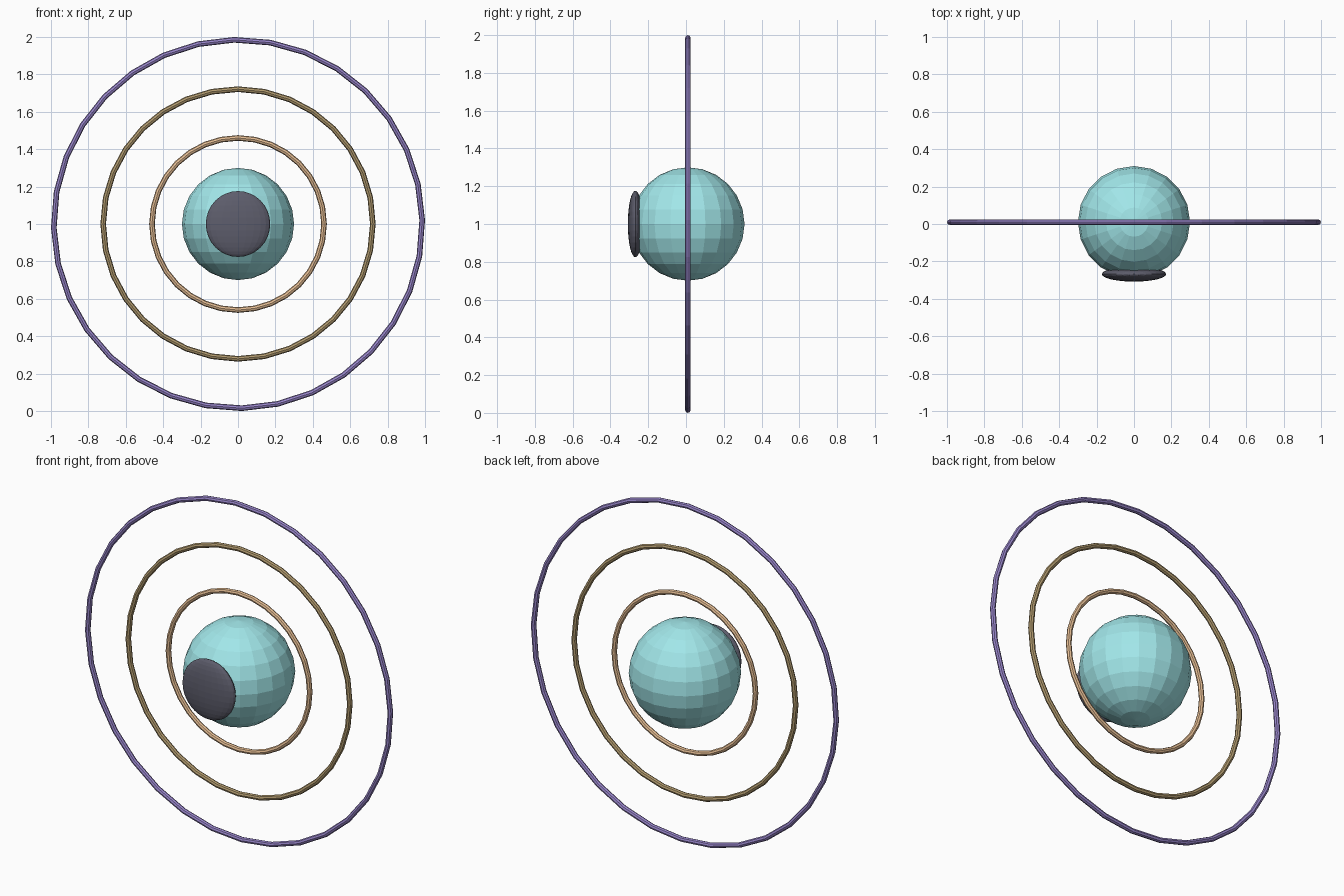
import bpy
from math import radians

if "Cube" in bpy.data.objects:
    bpy.data.objects.remove(bpy.data.objects["Cube"])


def paint(obj, name, rgb):
    mat = bpy.data.materials.new(name)
    mat.diffuse_color = (*rgb, 1.0)
    mat.use_nodes = True
    mat.node_tree.nodes["Principled BSDF"].inputs["Base Color"].default_value = mat.diffuse_color
    obj.data.materials.append(mat)


def ball(name, center, scale, segments, rings, rgb):
    bpy.ops.mesh.primitive_uv_sphere_add(
        segments=segments, ring_count=rings, radius=1, location=center)
    obj = bpy.context.object
    obj.name = name
    obj.scale = scale
    paint(obj, name + "_colour", rgb)


def hoop(name, radius, tube, turn, rgb):
    # Upright ring in the XZ plane, turned slightly about its own axis
    bpy.ops.mesh.primitive_torus_add(
        major_radius=radius, minor_radius=tube,
        major_segments=32, minor_segments=8,
        location=(0, 0.01, 1.0), rotation=(radians(90), radians(-turn), 0))
    obj = bpy.context.object
    obj.name = name
    paint(obj, name + "_colour", rgb)


# Central sphere and the flattened dark disc on its front
ball("eyeball", (0, 0.01, 1.0), (0.30, 0.30, 0.30), 20, 12, (0.36, 0.80, 0.82))
ball("pupil", (0, -0.268, 1.0), (0.172, 0.04, 0.176), 24, 16, (0.11, 0.11, 0.15))

# Three concentric rings
hoop("inner_ring", 0.460, 0.015, 0, (0.80, 0.52, 0.30))
hoop("middle_ring", 0.721, 0.015, 0, (0.45, 0.33, 0.16))
hoop("outer_ring", 0.985, 0.015, 1.2, (0.32, 0.24, 0.60))
